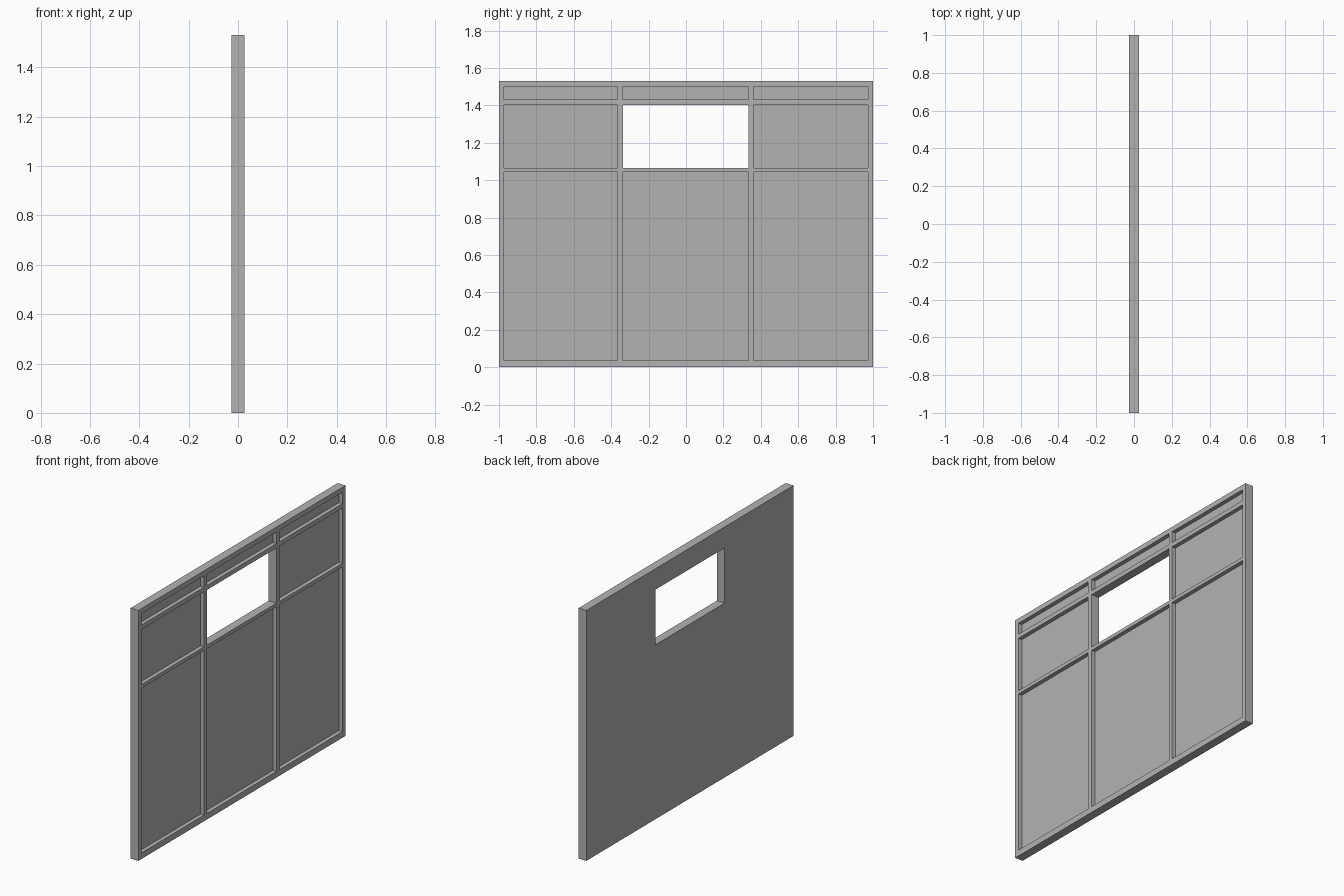
import bpy
import bmesh

cube = bpy.data.objects.get("Cube")
if cube:
    bpy.data.objects.remove(cube, do_unlink=True)

BACK, PANEL, FRONT = -0.0265, 0.0015, 0.0265
# Grid lines alternate: bar, panel, bar, panel, ...
YS = [-1, -0.972, -0.366, -0.336, 0.334, 0.361, 0.972, 1]
ZS = [0, 0.037, 1.044, 1.066, 1.403, 1.43, 1.5, 1.531]
WINDOW = (3, 3)

# Single grey finish
grey = bpy.data.materials.new("wall_grey")
grey.use_nodes = True
colour = (0.45, 0.45, 0.45, 1)
grey.diffuse_color = colour
grey.node_tree.nodes["Principled BSDF"].inputs["Base Color"].default_value = colour

bm = bmesh.new()


def raise_faces(faces, distance, keep):
    """Extrude a region of faces along x and return the new faces."""
    result = bmesh.ops.extrude_face_region(bm, geom=faces, use_keep_orig=keep)["geom"]
    verts = [g for g in result if isinstance(g, bmesh.types.BMVert)]
    bmesh.ops.translate(bm, verts=verts, vec=(distance, 0, 0))
    if not keep:
        bmesh.ops.delete(bm, geom=[f for f in faces if f.is_valid], context="FACES")
    return [g for g in result if isinstance(g, bmesh.types.BMFace)]


# Flat back sheet with the window opening left out
grid = [[bm.verts.new((BACK, y, z)) for z in ZS] for y in YS]
sheet = []
for i in range(len(YS) - 1):
    for j in range(len(ZS) - 1):
        if (i, j) != WINDOW:
            sheet.append(bm.faces.new((grid[i][j], grid[i + 1][j],
                                       grid[i + 1][j + 1], grid[i][j + 1])))

# Thicken to the recessed panels, then raise the frame bars around them
front = raise_faces(sheet, PANEL - BACK, True)


def is_bar(face):
    centre = face.calc_center_median()
    column = sum(centre.y > y for y in YS) - 1
    row = sum(centre.z > z for z in ZS) - 1
    return column % 2 == 0 or row % 2 == 0


raise_faces([f for f in front if is_bar(f)], FRONT - PANEL, False)
bmesh.ops.recalc_face_normals(bm, faces=bm.faces)

mesh = bpy.data.meshes.new("framed_wall")
bm.to_mesh(mesh)
bm.free()
mesh.materials.append(grey)
wall = bpy.data.objects.new("framed_wall", mesh)
bpy.context.collection.objects.link(wall)
